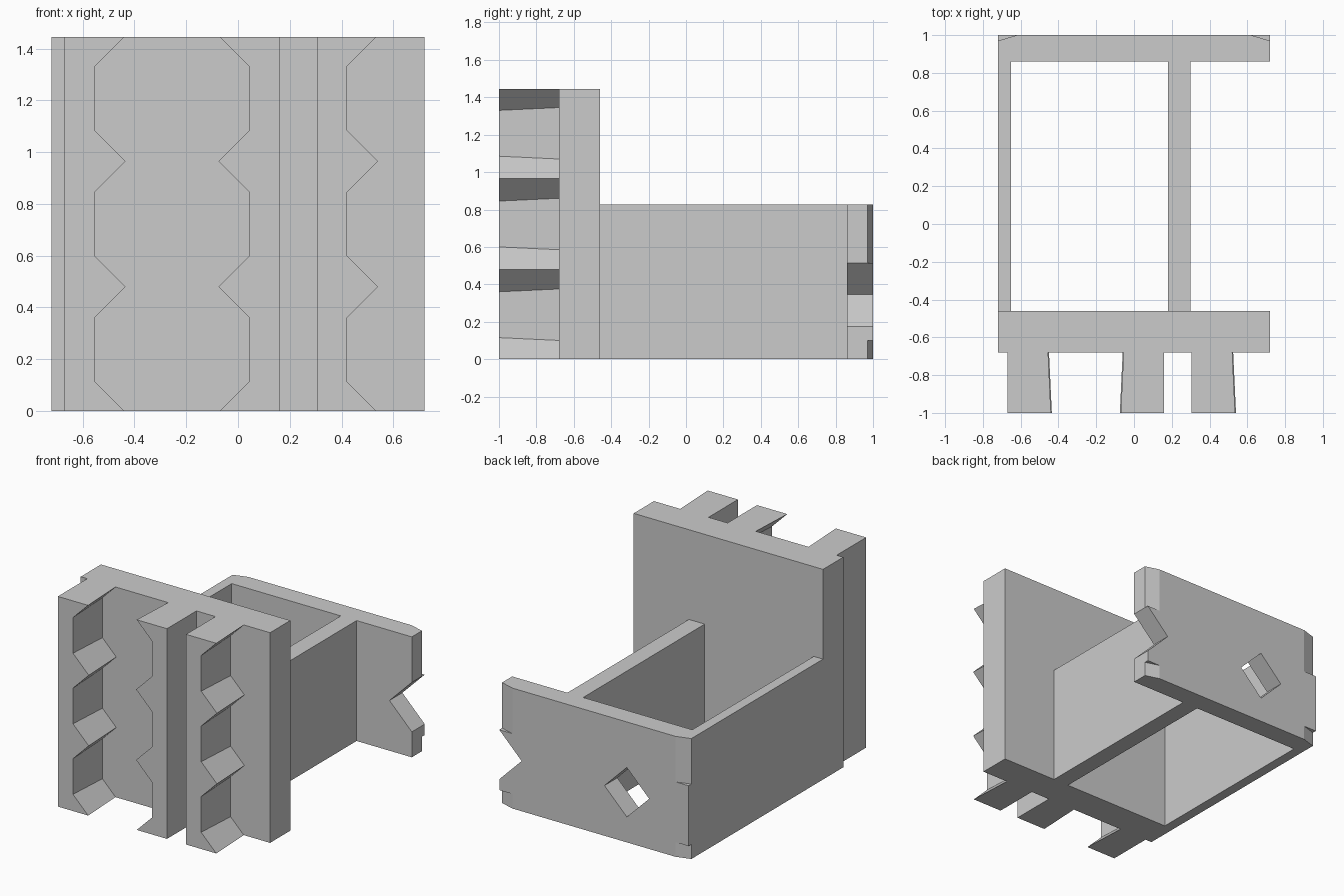
import bpy
import bmesh
from mathutils import Vector

old = bpy.data.objects.get("Cube")
if old:
    bpy.data.objects.remove(old, do_unlink=True)

grey = bpy.data.materials.new("light grey")
grey.use_nodes = True
COLOUR = (0.6, 0.6, 0.6, 1)
grey.diffuse_color = COLOUR
grey.node_tree.nodes["Principled BSDF"].inputs["Base Color"].default_value = COLOUR

HEIGHT = 1.445      # front plate and ribs
LOW = 0.828         # walls and rear plate


def loft(name, start, end):
    """Solid between two outlines with matching points."""
    bm = bmesh.new()
    a = [bm.verts.new(p) for p in start]
    b = [bm.verts.new(p) for p in end]
    bm.faces.new(a)
    bm.faces.new(b[::-1])
    for i in range(len(a)):
        j = (i + 1) % len(a)
        bm.faces.new((a[i], b[i], b[j], a[j]))
    bmesh.ops.recalc_face_normals(bm, faces=bm.faces)
    mesh = bpy.data.meshes.new(name)
    bm.to_mesh(mesh)
    bm.free()
    mesh.materials.append(grey)
    obj = bpy.data.objects.new(name, mesh)
    bpy.context.collection.objects.link(obj)
    return obj


def box(name, x0, x1, y0, y1, z1):
    ring = [(x0, 0), (x1, 0), (x1, z1), (x0, z1)]
    return loft(name, [(x, y0, z) for x, z in ring], [(x, y1, z) for x, z in ring])


def cut(target, cutter):
    cutter.hide_render = True
    mod = target.modifiers.new("cut", 'BOOLEAN')
    mod.operation = 'DIFFERENCE'
    mod.solver = 'EXACT'
    mod.object = cutter
    bpy.context.view_layer.objects.active = target
    bpy.ops.object.modifier_apply(modifier=mod.name)
    bpy.data.objects.remove(cutter, do_unlink=True)


def rib_outline(straight, root, side, depth, y):
    """Rib face with 45 degree teeth on one edge."""
    pitch, first = 0.485, -0.005
    pts = [(straight, 0), (root + side * (depth + first), 0)]
    for k in range(4):
        c = first + k * pitch
        if k > 0:
            pts.append((root, c - depth))
        if k in (1, 2):
            pts.append((root + side * depth, c))
        if k < 3:
            pts.append((root, c + depth))
    pts += [(root + side * (depth + first), HEIGHT), (straight, HEIGHT)]
    return [(x, y, z) for x, z in pts]


# Front plate and toothed ribs
box("front_plate", -0.72, 0.72, -0.68, -0.46, HEIGHT)
for name, straight, root, side in (("right_rib", -0.67, -0.555, 1),
                                   ("middle_rib", 0.16, 0.045, -1),
                                   ("left_rib", 0.305, 0.42, 1)):
    loft(name, rib_outline(straight, root, side, 0.12, -1),
         rib_outline(straight, root, side, 0.105, -0.68))

# Connecting walls
box("right_wall", -0.72, -0.65, -0.46, 0.86, LOW)
box("left_wall", 0.18, 0.30, -0.46, 0.86, LOW)

# Rear plate with diamond hole, edge notch and relieved corners
rear = box("rear_plate", -0.72, 0.72, 0.86, 1, LOW)
for cx in (-0.25, 0.72):
    r, cz = 0.17, 0.345
    ring = [(cx - r, cz), (cx, cz - r), (cx + r, cz), (cx, cz + r)]
    cut(rear, loft("diamond_cutter", [(x, 0.8, z) for x, z in ring],
                   [(x, 1.1, z) for x, z in ring]))
for s in (-1, 1):
    for z0, z1 in ((-0.1, 0.1), (0.515, 0.95)):
        wedge = [(s * 0.62, 1), (s * 0.82, 0.94), (s * 0.82, 1.1), (s * 0.62, 1.1)]
        cut(rear, loft("corner_cutter", [(x, y, z0) for x, y in wedge],
                       [(x, y, z1) for x, y in wedge]))
